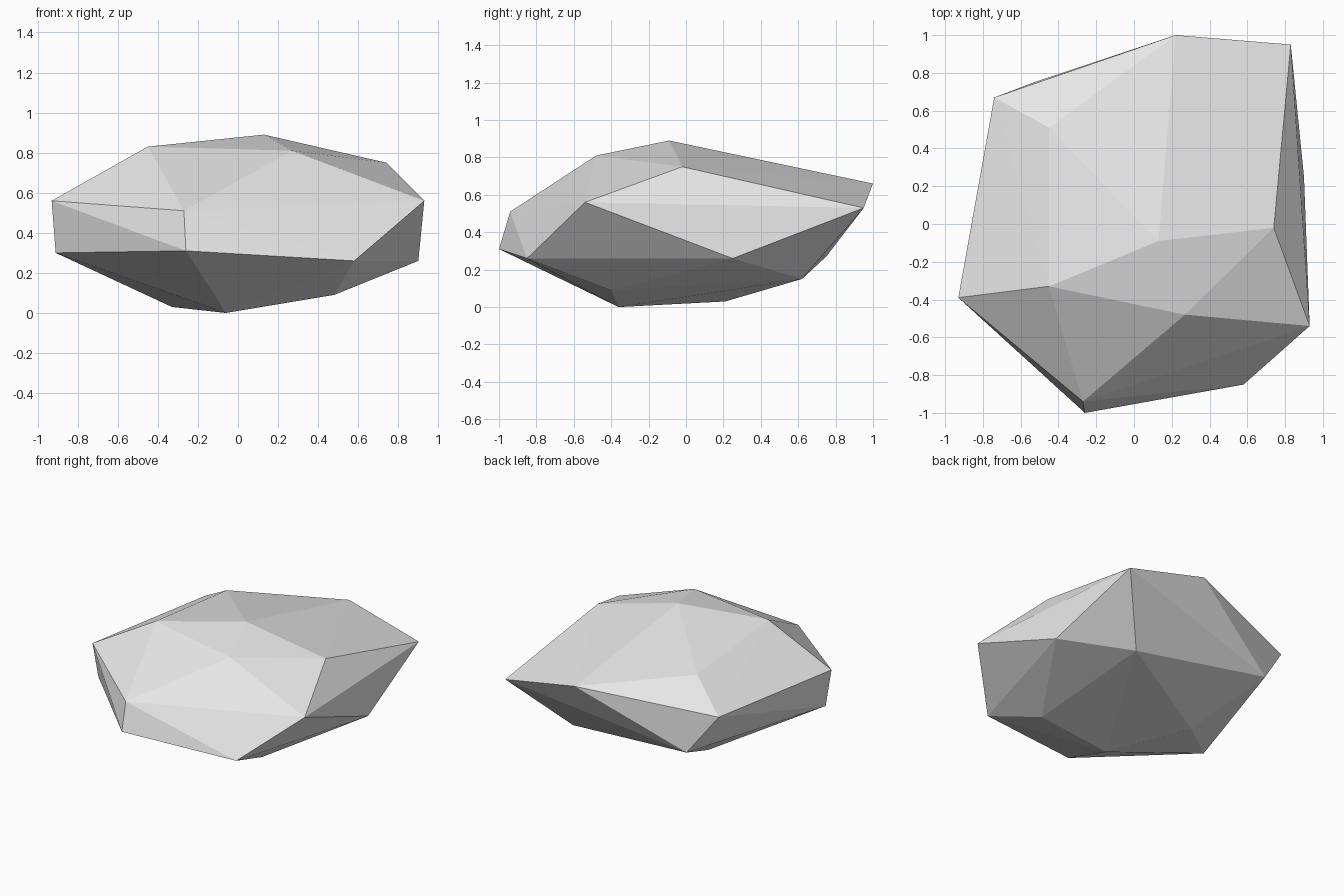
import bpy
import bmesh

# Remove the default object
default = bpy.data.objects.get("Cube")
if default:
    bpy.data.objects.remove(default, do_unlink=True)


def make_material(name, colour):
    material = bpy.data.materials.new(name)
    material.use_nodes = True
    material.diffuse_color = colour
    shader = material.node_tree.nodes["Principled BSDF"]
    shader.inputs["Base Color"].default_value = colour
    shader.inputs["Roughness"].default_value = 0.9
    return material


def make_stone(name, corners, material):
    """Wrap a faceted convex shell around the given corners."""
    bm = bmesh.new()
    for corner in corners:
        bm.verts.new(corner)
    hull = bmesh.ops.convex_hull(bm, input=bm.verts)
    # Drop any corner that ended up inside the shell
    loose = {g for g in hull["geom_interior"] + hull["geom_unused"]
             if isinstance(g, bmesh.types.BMVert)}
    bmesh.ops.delete(bm, geom=list(loose), context="VERTS")
    bmesh.ops.recalc_face_normals(bm, faces=bm.faces)
    for face in bm.faces:
        face.smooth = False
    mesh = bpy.data.meshes.new(name)
    bm.to_mesh(mesh)
    bm.free()
    mesh.materials.append(material)
    stone = bpy.data.objects.new(name, mesh)
    bpy.context.collection.objects.link(stone)
    return stone


# Crown: the upper ridge corners
crown = [
    (-0.45, -0.33, 0.83), (0.13, -0.09, 0.89), (0.74, -0.02, 0.75),
    (0.27, -0.48, 0.81), (-0.45, 0.51, 0.74),
]

# Girdle: the widest corners, upper and lower row
upper_girdle = [
    (-0.93, -0.39, 0.56), (-0.27, -0.94, 0.51), (0.93, -0.54, 0.56),
    (0.83, 0.95, 0.53), (0.22, 1.0, 0.66), (-0.74, 0.67, 0.56),
]
lower_girdle = [
    (-0.91, -0.35, 0.30), (-0.26, -1.0, 0.31), (0.58, -0.85, 0.26),
    (0.90, 0.25, 0.26), (-0.53, 0.75, 0.27),
]

# Base: the corners the stone rests on
base = [
    (0.48, -0.40, 0.09), (-0.06, -0.36, 0.0),
    (-0.33, 0.21, 0.03), (0.50, 0.62, 0.15),
]

stone_grey = make_material("pale stone grey", (0.8, 0.8, 0.8, 1.0))
make_stone("rock", crown + upper_girdle + lower_girdle + base, stone_grey)
